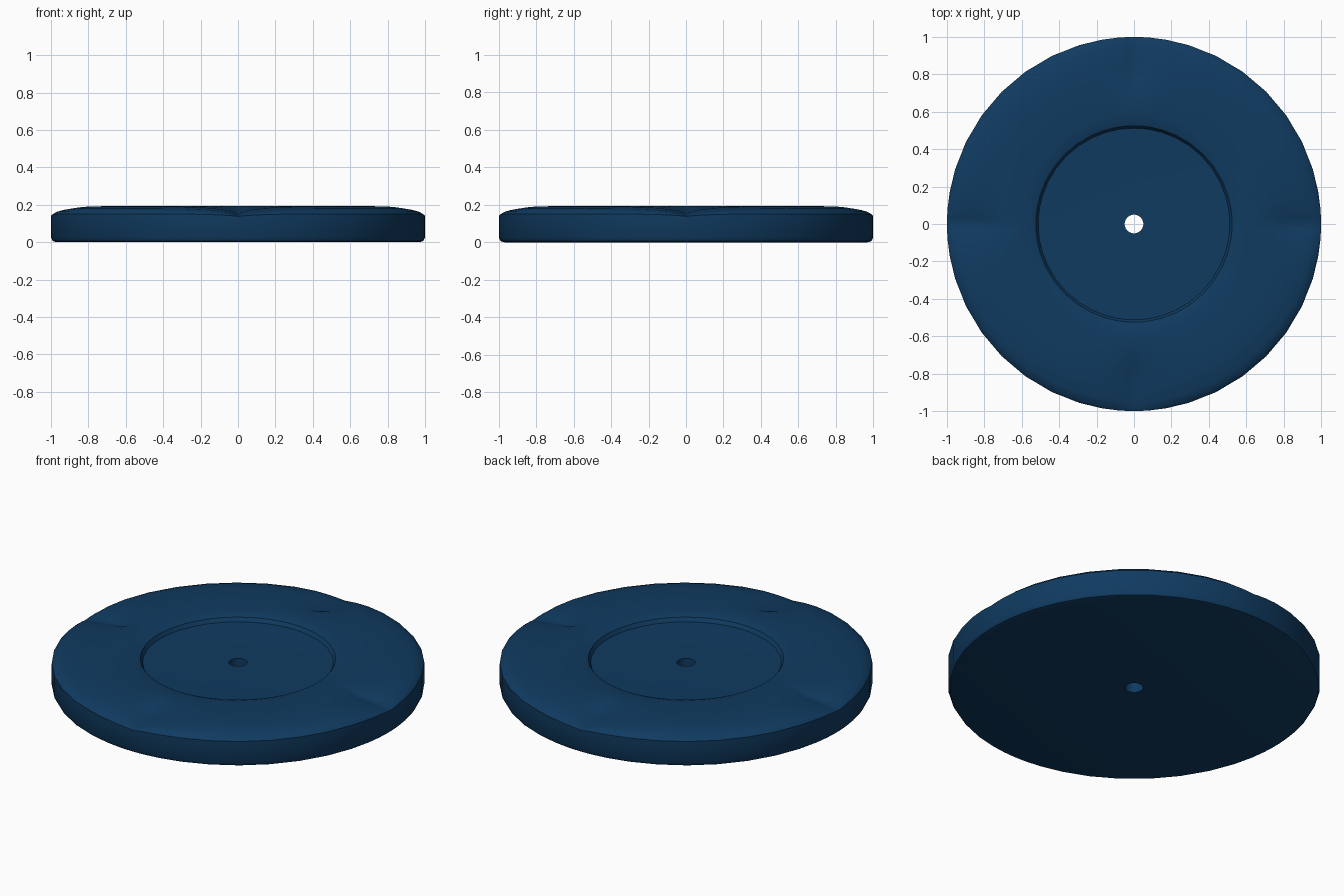
import bpy, bmesh, math

cube = bpy.data.objects.get("Cube")
if cube:
    bpy.data.objects.remove(cube, do_unlink=True)

# Single dark blue finish
blue = bpy.data.materials.new("dark_blue")
blue.use_nodes = True
color = (0.005, 0.043, 0.118, 1)
blue.diffuse_color = color
bsdf = next(n for n in blue.node_tree.nodes if n.type == 'BSDF_PRINCIPLED')
bsdf.inputs["Base Color"].default_value = color
bsdf.inputs["Roughness"].default_value = 0.6

# Closed cross-section: (radius, height, groove depth)
profile = [
    (0.05, 0.0, 0), (0.97, 0.0, 0), (0.99, 0.006, 0), (1.0, 0.025, 0),  # base
    (1.0, 0.13, 0), (1.0, 0.152, 0.014), (0.985, 0.168, 0.026),         # rounded rim
    (0.95, 0.180, 0.034), (0.87, 0.192, 0.038), (0.78, 0.194, 0.034),   # grooved shoulder
    (0.70, 0.193, 0), (0.60, 0.190, 0), (0.55, 0.186, 0),               # raised ring
    (0.525, 0.178, 0), (0.512, 0.156, 0), (0.49, 0.155, 0),             # recess wall
    (0.05, 0.155, 0),                                                 # recess floor
]

# Segments are closer together around the four grooves
quarter = [0, 2, 5, 10, 17, 26, 35.5, 45, 54.5, 64, 73, 80, 85, 88]
angles = [math.radians(a + 90 * q) for q in range(4) for a in quarter]


def groove(angle):
    """Groove strength: one at each quarter turn, fading to either side."""
    offset = (angle + math.pi / 4) % (math.pi / 2) - math.pi / 4
    return math.exp(-abs(offset) / 0.12)


# Disc with a centre hole, swept from the cross-section
bm = bmesh.new()
rings = [[bm.verts.new((r * math.cos(a), r * math.sin(a), z - d * groove(a)))
          for r, z, d in profile] for a in angles]
for i, ring in enumerate(rings):
    following = rings[(i + 1) % len(rings)]
    for j in range(len(profile)):
        k = (j + 1) % len(profile)
        bm.faces.new((ring[j], following[j], following[k], ring[k]))
bmesh.ops.recalc_face_normals(bm, faces=bm.faces)

mesh = bpy.data.meshes.new("grooved_disc")
bm.to_mesh(mesh)
bm.free()
mesh.materials.append(blue)
disc = bpy.data.objects.new("grooved_disc", mesh)
bpy.context.collection.objects.link(disc)
bpy.context.view_layer.objects.active = disc
disc.select_set(True)
bpy.ops.object.shade_smooth_by_angle(angle=math.radians(40))
